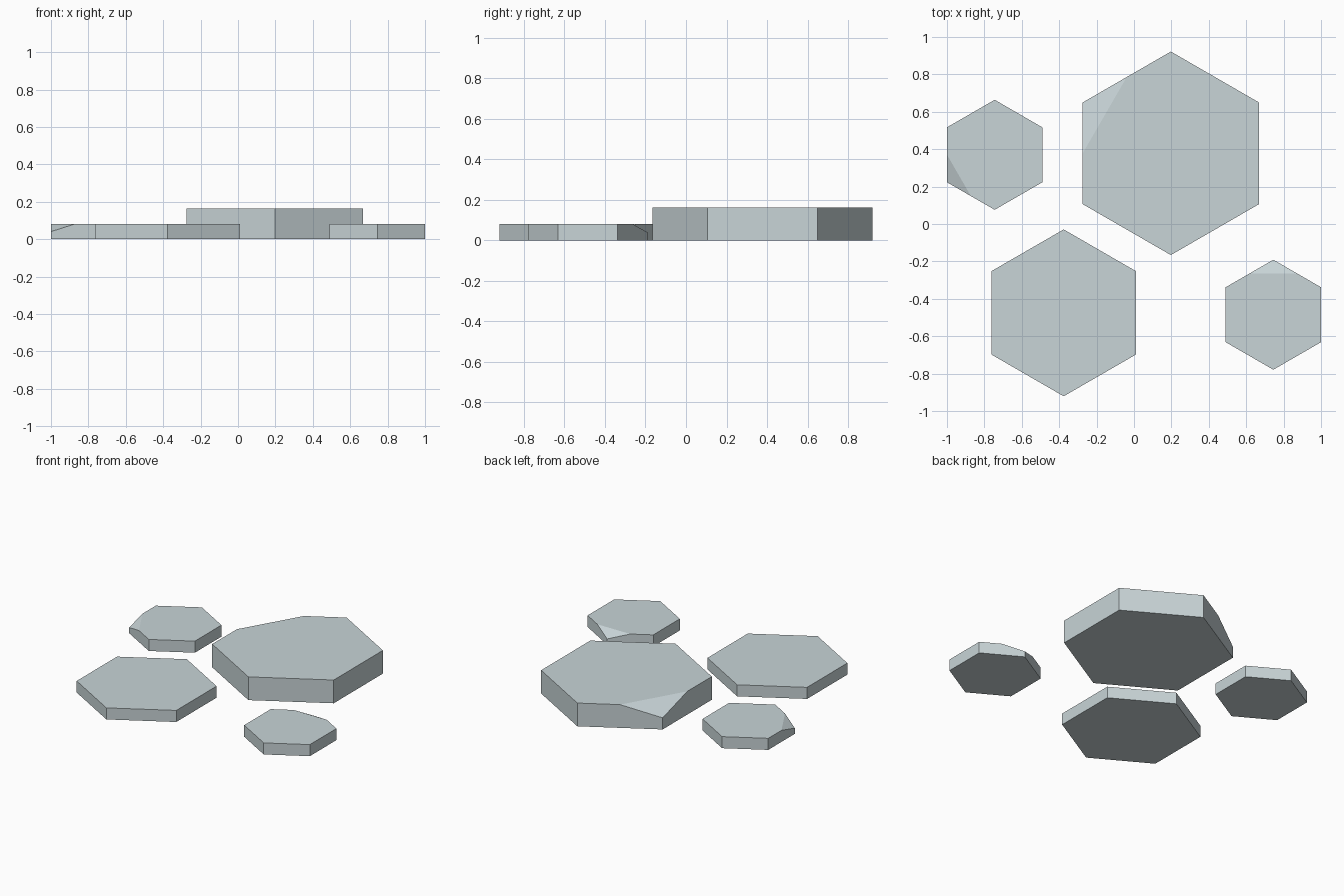
import bpy, bmesh, math

if "Cube" in bpy.data.objects:
    bpy.data.objects.remove(bpy.data.objects["Cube"])

stone = bpy.data.materials.new("pale grey stone")
stone.diffuse_color = (0.58, 0.66, 0.68, 1)
stone.use_nodes = True
stone.node_tree.nodes["Principled BSDF"].inputs["Base Color"].default_value = stone.diffuse_color


def slab(name, x, y, radius, height, chipped=None):
    """Hexagonal stone with an optional chipped top corner (corner number 0-5)."""
    bm = bmesh.new()
    pts = [(x + radius * math.cos(math.radians(30 + 60 * i)),
            y + radius * math.sin(math.radians(30 + 60 * i))) for i in range(6)]
    base = bm.faces.new([bm.verts.new((px, py, 0)) for px, py in pts])
    ext = bmesh.ops.extrude_face_region(bm, geom=[base])
    top = [v for v in ext["geom"] if isinstance(v, bmesh.types.BMVert)]
    bmesh.ops.translate(bm, verts=top, vec=(0, 0, height))
    if not any(f.calc_center_median().z < 1e-5 for f in bm.faces):
        bm.faces.new([v for v in bm.verts if v.co.z < 1e-5])
    if chipped is not None:
        # split both neighbouring edges halfway, cut the corner off and sink it
        cx, cy = pts[chipped]
        corner = min(top, key=lambda v: (v.co.x - cx) ** 2 + (v.co.y - cy) ** 2)
        rim = [e for e in corner.link_edges if e.other_vert(corner).co.z > height / 2]
        mids = [bmesh.utils.edge_split(e, corner, 0.5)[1] for e in rim]
        bmesh.ops.connect_verts(bm, verts=mids)
        corner.co.z = height / 2
    bmesh.ops.recalc_face_normals(bm, faces=bm.faces)
    mesh = bpy.data.meshes.new(name)
    bm.to_mesh(mesh)
    bm.free()
    mesh.materials.append(stone)
    obj = bpy.data.objects.new(name, mesh)
    bpy.context.collection.objects.link(obj)


slab("large_stone", 0.197, 0.378, 0.544, 0.163, chipped=2)
slab("medium_stone", -0.376, -0.475, 0.446, 0.081)
slab("small_stone_left", -0.745, 0.37, 0.294, 0.081, chipped=3)
slab("small_stone_right", 0.745, -0.485, 0.294, 0.081, chipped=1)
